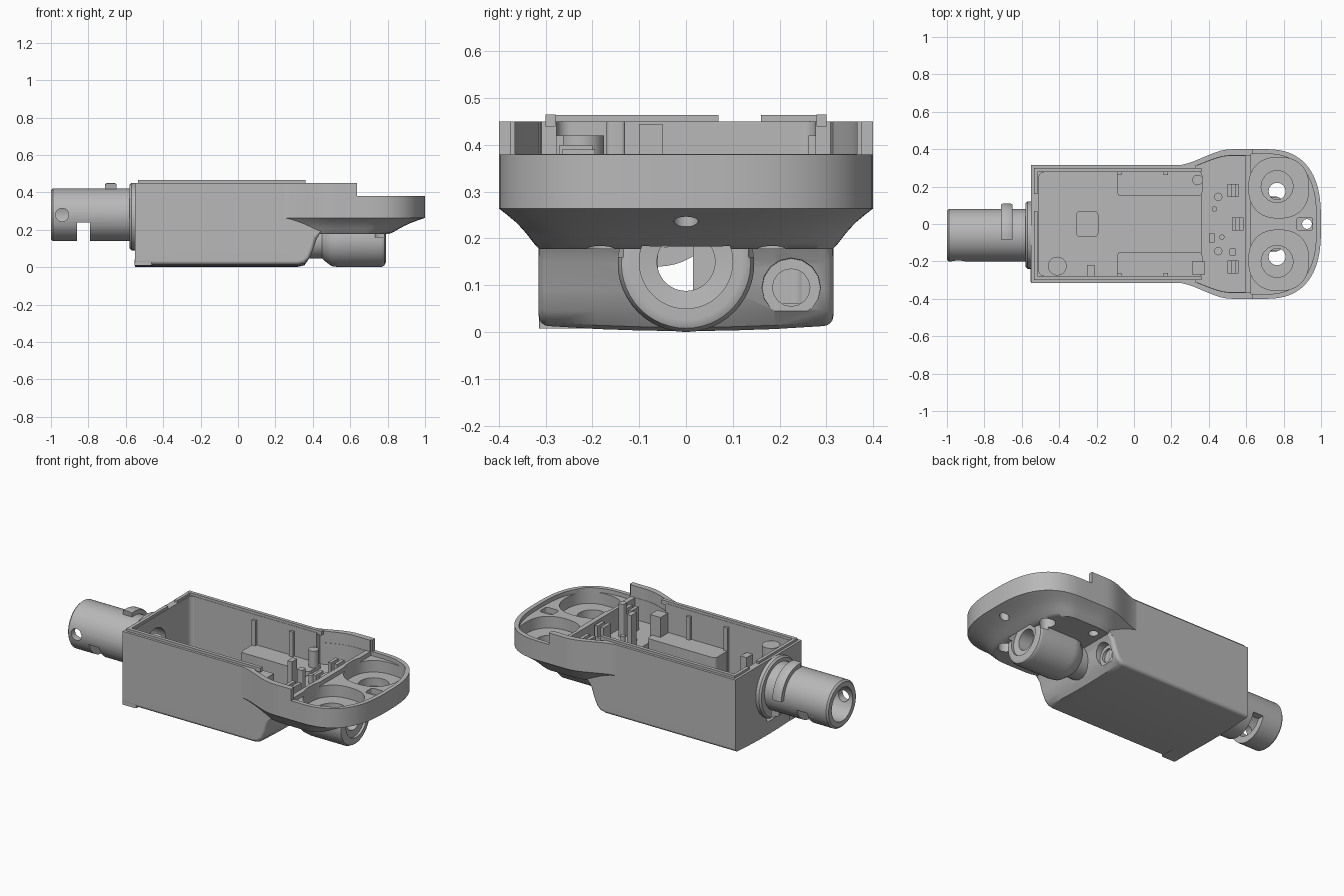
import bpy, bmesh, math
from mathutils import Vector

default_cube = bpy.data.objects.get("Cube")
if default_cube:
    bpy.data.objects.remove(default_cube, do_unlink=True)

grey = bpy.data.materials.new("housing grey")
grey.use_nodes = True
grey.diffuse_color = (0.48, 0.48, 0.48, 1)
grey.node_tree.nodes["Principled BSDF"].inputs["Base Color"].default_value = grey.diffuse_color


def finish(name, bm):
    bmesh.ops.recalc_face_normals(bm, faces=bm.faces)
    mesh = bpy.data.meshes.new(name)
    bm.to_mesh(mesh)
    bm.free()
    mesh.materials.append(grey)
    obj = bpy.data.objects.new(name, mesh)
    bpy.context.collection.objects.link(obj)
    return obj


def loft(name, rings, bevel=0, bevel_rule=None):
    """Closed skin through equally long rings of points, capped at both ends."""
    bm = bmesh.new()
    rows = [[bm.verts.new(p) for p in ring] for ring in rings]
    count = len(rows[0])
    for a, b in zip(rows, rows[1:]):
        for i in range(count):
            j = (i + 1) % count
            bm.faces.new((a[i], a[j], b[j], b[i]))
    bm.faces.new(rows[0])
    bm.faces.new(rows[-1])
    bmesh.ops.recalc_face_normals(bm, faces=bm.faces)
    if bevel:
        edges = [e for e in bm.edges if bevel_rule(e)]
        bmesh.ops.bevel(bm, geom=edges, offset=bevel, segments=4, profile=0.5, affect='EDGES')
    return finish(name, bm)


def turned(name, base, axis, profile, sides=48):
    """Round part along an axis; profile holds (distance, radius) pairs."""
    turn = Vector(axis).to_track_quat('Z', 'Y')
    angles = [math.tau * i / sides for i in range(sides)]
    rings = [[Vector(base) + turn @ Vector((r * math.cos(a), r * math.sin(a), d)) for a in angles]
             for d, r in profile]
    return loft(name, rings)


def rod(name, base, axis, length, radius, sides=32):
    return turned(name, base, axis, [(0, radius), (length, radius)], sides)


def upright(e):
    return abs(e.verts[0].co.z - e.verts[1].co.z) > 0.01


def box(name, xs, ys, zs, bevel=0):
    ring = [(xs[0], ys[0]), (xs[1], ys[0]), (xs[1], ys[1]), (xs[0], ys[1])]
    return loft(name, [[(x, y, z) for x, y in ring] for z in zs], bevel, upright)


def outline(start, end=1.0, inset=0.0, side_share=1.0):
    """Plan of the wide head, pulled inwards by the inset."""
    half = []
    for i in range(17):
        x = start + (min(end, 0.7) - start) * i / 16
        t = min(max((x - 0.22) / 0.3, 0), 1)
        half.append((x, 0.313 + 0.087 * t * t * (3 - 2 * t)))
    if end > 0.7:
        for i in range(1, 24):
            a = math.pi / 2 * i / 24
            half.append((0.7 + 0.3 * math.sin(a) ** 0.82, 0.4 * math.cos(a) ** 0.72))
        half.append((1.0, 0.012))
    shrink = 1 - inset * side_share / 0.4
    half = [(x if x < 0.65 else 0.65 + (x - 0.65) * (1 - inset / 0.35), y * shrink) for x, y in half]
    return half + [(x, -y) for x, y in reversed(half)]


def prism(name, plan, low, high):
    return loft(name, [[(x, y, z) for x, y in plan] for z in (low, high)])


def combine(target, parts, operation):
    for part in parts:
        mod = target.modifiers.new("combine", 'BOOLEAN')
        mod.operation, mod.solver, mod.object = operation, 'EXACT', part
        bpy.context.view_layer.objects.active = target
        bpy.ops.object.modifier_apply(modifier=mod.name)
        bpy.data.objects.remove(part, do_unlink=True)


def smooth(obj):
    bpy.ops.object.select_all(action='DESELECT')
    obj.select_set(True)
    bpy.context.view_layer.objects.active = obj
    bpy.ops.object.shade_smooth_by_angle(angle=math.radians(32))


# Main box with a slightly crowned belly, rounded front toe and lower edges
half_width = 0.315
toe = [(0.32, 0.014), (0.355, 0.022), (0.38, 0.045), (0.4, 0.09), (0.42, 0.15), (0.45, 0.2), (0.5, 0.24)]
side = [(-0.55, 0.45), (-0.55, 0.014)] + toe + [(0.5, 0.45)]
sections = []
for share in (-1, -0.6, -0.3, 0, 0.3, 0.6, 1):
    crown = 0.012 * (1 - share * share)
    sections.append([(x, share * half_width, z - crown if z < 0.03 else z) for x, z in side])


def lower_side_edge(e):
    a, b = e.verts
    on_side = min(abs(a.co.y), abs(b.co.y)) > 0.31 and a.co.y * b.co.y > 0
    return on_side and max(a.co.z, b.co.z) < 0.21 and abs(a.co.x - b.co.x) > 0.01


housing = loft("housing", sections, 0.02, lower_side_edge)

# Wide head with a dished underside
levels = [(0.178, 0.19), (0.19, 0.165), (0.205, 0.14), (0.22, 0.112), (0.235, 0.08),
          (0.25, 0.04), (0.264, 0), (0.45, 0)]
head = loft("head", [[(x, y, z) for x, y in outline(0.15, inset=i, side_share=0.45)] for z, i in levels])

# Front barrel, rear pipe and its flange
X, Y, Z = (1, 0, 0), (0, 1, 0), (0, 0, 1)
barrel = turned("barrel", (0, 0, 0.146), X,
                [(0.34, 0.1), (0.45, 0.1), (0.47, 0.118), (0.5, 0.14),
                 (0.54, 0.146), (0.765, 0.146), (0.782, 0.138), (0.79, 0.12)])
flange = turned("flange", (0, -0.06, 0.27), X,
                [(-0.58, 0.17), (-0.57, 0.18), (-0.53, 0.18)])
pipe = turned("pipe", (0, -0.06, 0.28), X,
              [(-1, 0.13), (-0.99, 0.14), (-0.535, 0.14)])
combine(housing, [head, barrel, flange, pipe], 'UNION')

# Hollow the tray, head and shoulders, then drill the openings
cuts = [
    box("tray_cut", (-0.51, 0.36), (-0.277, 0.277), (0.07, 0.7), 0.03),
    prism("shoulder_cut", outline(0.33, 0.595, 0.036), 0.25, 0.7),
    prism("divider_cut", outline(0.34, 0.66, 0.034), 0.381, 0.71),
    box("head_step_cut", (0.635, 1.2), (-0.6, 0.6), (0.38, 0.72)),
    prism("head_recess_cut", outline(0.625, inset=0.025), 0.355, 0.69),
    box("tip_pocket", (0.87, 0.955), (-0.035, 0.035), (0.32, 0.5), 0.015),
    turned("barrel_bore", (0.3, 0, 0.15), X, [(0, 0.062), (0.47, 0.062), (0.475, 0.1), (0.52, 0.1)]),
    rod("pipe_bore", (-1.1, -0.06, 0.28), X, 0.65, 0.1),
    box("pipe_slot", (-0.86, -0.79), (-0.3, 0.2), (0, 0.24)),
    box("rear_wall_slot", (-0.62, -0.5), (-0.06, 0.015), (0.08, 0.25)),
    rod("pipe_side_hole", (-0.94, -0.4, 0.28), Y, 0.34, 0.035),
    turned("toe_port", (0.34, 0.225, 0.095), X, [(0, 0.04), (0.04, 0.04), (0.04, 0.062), (0.2, 0.066)], 16),
    rod("tip_screw_hole", (0.925, 0, 0.1), Z, 0.6, 0.026),
]
for s in (1, -1):
    well = []
    for i in range(64):
        c, d = math.cos(math.tau * i / 64), math.sin(math.tau * i / 64)
        well.append((0.774 + 0.16 * math.copysign(abs(c) ** 0.85, c),
                     s * 0.194 + 0.162 * math.copysign(abs(d) ** 0.85, d)))
    cuts += [prism("button_well", well, 0.285, 0.5),
             rod("button_hole", (0.765, s * 0.2, 0.235), Z, 0.2, 0.085),
             rod("button_exit", (0.765, s * 0.175, 0.16), Z, 0.3, 0.045),
             rod("shelf_screw_hole", (0.45, s * 0.145, 0.235), Z, 0.1, 0.02, 16),
             rod("shoulder_screw_hole", (0.5, s * 0.25, 0.12), Z, 0.115, 0.028, 16)]
combine(housing, cuts, 'DIFFERENCE')

parts = [housing]
for tag, s, lip_start, ledge_top in (("left", 1, 0.16, 0.27), ("right", -1, -0.07, 0.28)):
    def span(near, far):
        return sorted((s * near, s * far))

    # Raised lip around the tray
    parts.append(box("lip_" + tag, (-0.535, 0.36), span(0.279, 0.3), (0.44, 0.465)))
    parts.append(box("lip_end_" + tag, (-0.535, -0.515), span(lip_start, 0.3), (0.44, 0.464)))

    # Ledge and wall ribs
    parts.append(box("ledge_" + tag, (-0.09, 0.365), span(0.15, 0.28), (0.06, ledge_top), 0.02))
    for n, x in enumerate((-0.08, 0.17)):
        parts.append(box(f"wall_rib_{tag}_{n}", (x - 0.012, x + 0.012), span(0.262, 0.285), (0.06, 0.42)))

# Switch clip and latch blocks on the shelf
for name, x, y, top in (("clip_left", 0.53, 0.18, 0.37), ("clip_right", 0.53, -0.23, 0.39),
                        ("clip_center", 0.555, 0, 0.37)):
    parts.append(box(name + "_foot", (x - 0.03, x + 0.03), (y - 0.035, y + 0.035), (0.24, top - 0.07)))
    for tag, dx in (("front", 0.02), ("back", -0.02)):
        parts.append(box(f"{name}_{tag}", (x + dx - 0.01, x + dx + 0.01), (y - 0.035, y + 0.035), (0.24, top)))

# Single fittings inside the tray
parts += [
    box("tall_post", (0.51, 0.545), (-0.17, -0.13), (0.24, 0.45), 0.008),
    box("latch_post", (0.4, 0.43), (-0.1, -0.05), (0.24, 0.445)),
    rod("boss_rear", (-0.41, -0.225, 0.06), Z, 0.36, 0.05),
    rod("boss_front", (0.34, 0.235, 0.06), Z, 0.31, 0.028),
    box("corner_block", (0.31, 0.38), (-0.27, -0.2), (0.06, 0.4)),
    box("floor_pad", (-0.31, -0.19), (-0.07, 0.07), (0.06, 0.08), 0.025),
    box("side_clip", (-0.25, -0.21), (-0.28, -0.22), (0.06, 0.3)),
    rod("pin_front", (0.47, -0.07, 0.24), Z, 0.06, 0.014, 16),
    rod("pin_back", (0.43, 0.08, 0.24), Z, 0.06, 0.014, 16),
]

# Catch wrapped round the top of the rear pipe
arc = []
for i in range(17):
    a = math.radians(-8 + 98 * i / 16)
    arc.append([(x, -0.06 + r * math.sin(a), 0.28 + r * math.cos(a))
                for x, r in ((-0.71, 0.13), (-0.71, 0.165), (-0.7, 0.17),
                             (-0.66, 0.17), (-0.65, 0.165), (-0.65, 0.13))])
parts.append(loft("pipe_catch", arc))

# Small foot under the back end
parts.append(box("rear_foot", (-0.553, -0.46), (-0.314, -0.2), (0.008, 0.04), 0.008))

for part in parts:
    smooth(part)
weighted = housing.modifiers.new("even shading", 'WEIGHTED_NORMAL')
weighted.keep_sharp = True
